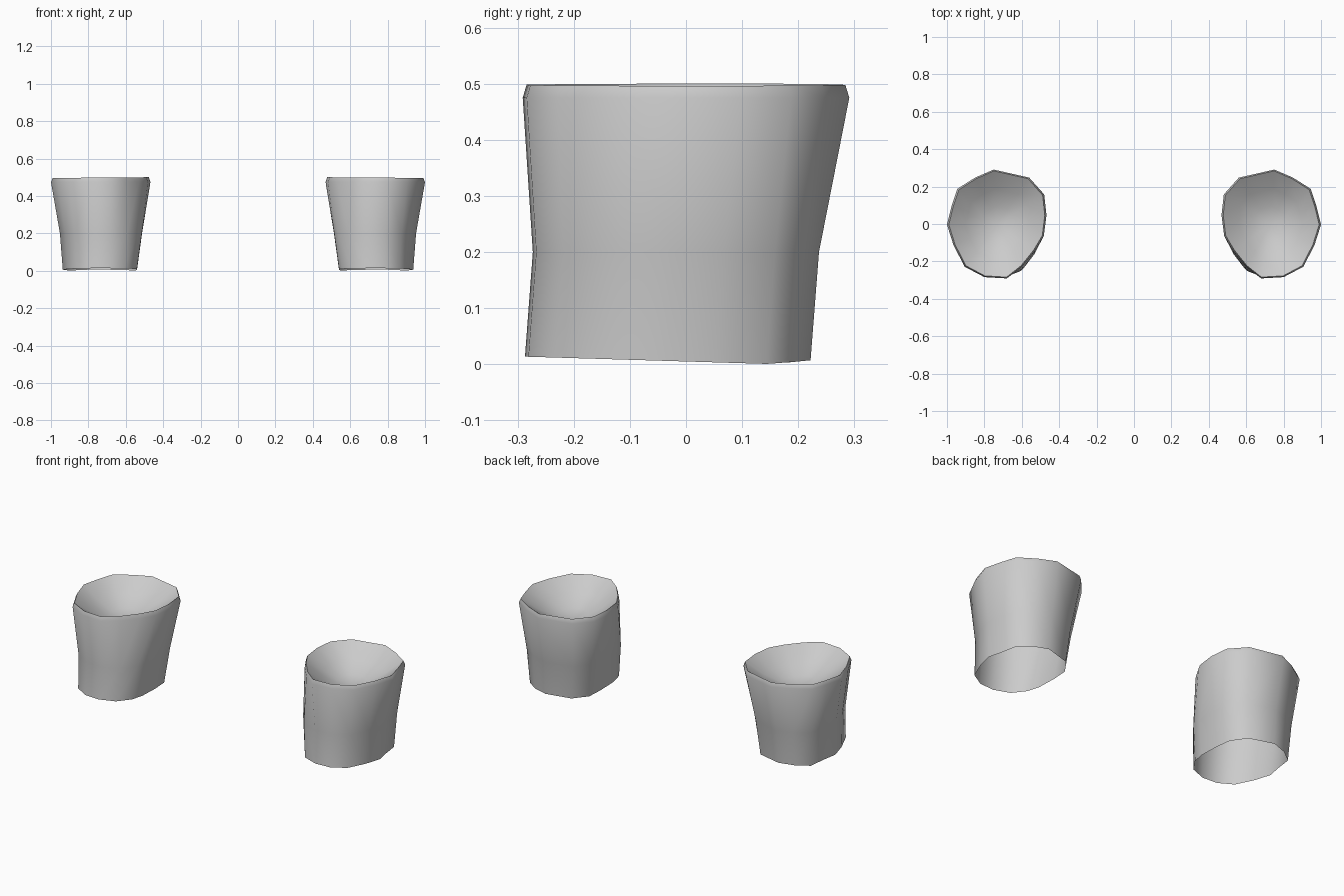
import bpy, bmesh, math

if "Cube" in bpy.data.objects:
    bpy.data.objects.remove(bpy.data.objects["Cube"])

# Outline of the widest ring (seen from above, right-hand cuff)
OUTLINE = [(0.468, 0.05), (0.48, 0.16), (0.56, 0.25), (0.75, 0.293), (0.85, 0.25),
           (0.945, 0.19), (0.975, 0.1), (1.0, 0.0), (0.965, -0.11), (0.905, -0.225),
           (0.80, -0.28), (0.68, -0.287), (0.60, -0.225), (0.53, -0.14), (0.482, -0.06)]

# The lower rings are fuller at the inner front and outer back corners
BULGE = {12: (-0.03, -0.02), 13: (-0.03, -0.02), 14: (-0.01, -0.02),
         4: (0.01, 0.01), 5: (0.008, 0.012)}

# Rings as (z, xmin, xmax, ymin, ymax), from the bottom opening to the rim
RINGS = [(0.006, 0.54, 0.937, -0.287, 0.222),
         (0.20, 0.513, 0.952, -0.273, 0.237),
         (0.475, 0.468, 1.0, -0.291, 0.291),
         (0.498, 0.477, 0.99, -0.284, 0.284)]

# Hollow in the top as (scale, z)
DISH = [(0.66, 0.43), (0.33, 0.385)]
DISH_BOTTOM = (0.73, 0.0, 0.37)


def fit(v, a0, a1, b0, b1):
    return b0 + (v - a0) / (a1 - a0) * (b1 - b0)


def make_cuff(name, side):
    bm = bmesh.new()
    rings = []
    for i, (z, x0, x1, y0, y1) in enumerate(RINGS):
        ring = []
        for k, (px, py) in enumerate(OUTLINE):
            x = fit(px, 0.468, 1.0, x0, x1)
            y = fit(py, -0.287, 0.293, y0, y1)
            h = z
            if i < 2:
                dx, dy = BULGE.get(k, (0, 0))
                x, y = x + dx, y + dy
            if i == 0:                       # bottom edge tilts up toward the front
                h = max(0.005 - 0.03 * y, 0.1 * (y - 0.15), 0.0)
            elif i == 3:                     # rim dips slightly to the outside
                h = z + 0.008 * (0.75 - x)
            ring.append(bm.verts.new((side * x, y, h)))
        rings.append(ring)
    # Hollow rings shrink toward the lowest point
    cx, cy, cz = DISH_BOTTOM
    cx *= side
    for s, z in DISH:
        rings.append([bm.verts.new((cx + (v.co.x - cx) * s, cy + (v.co.y - cy) * s, z))
                      for v in rings[3]])
    # Side walls and hollow
    n = len(OUTLINE)
    for low, high in zip(rings, rings[1:]):
        for k in range(n):
            j = (k + 1) % n
            bm.faces.new((low[k], low[j], high[j], high[k]))
    centre = bm.verts.new((cx, cy, cz))
    for k in range(n):
        bm.faces.new((rings[-1][k], rings[-1][(k + 1) % n], centre))
    bmesh.ops.recalc_face_normals(bm, faces=bm.faces)
    mesh = bpy.data.meshes.new(name)
    bm.to_mesh(mesh)
    bm.free()
    ob = bpy.data.objects.new(name, mesh)
    bpy.context.collection.objects.link(ob)
    bpy.ops.object.select_all(action='DESELECT')
    ob.select_set(True)
    bpy.context.view_layer.objects.active = ob
    bpy.ops.object.shade_smooth_by_angle(angle=math.radians(60))
    return ob


make_cuff("right_cuff", 1)
make_cuff("left_cuff", -1)
